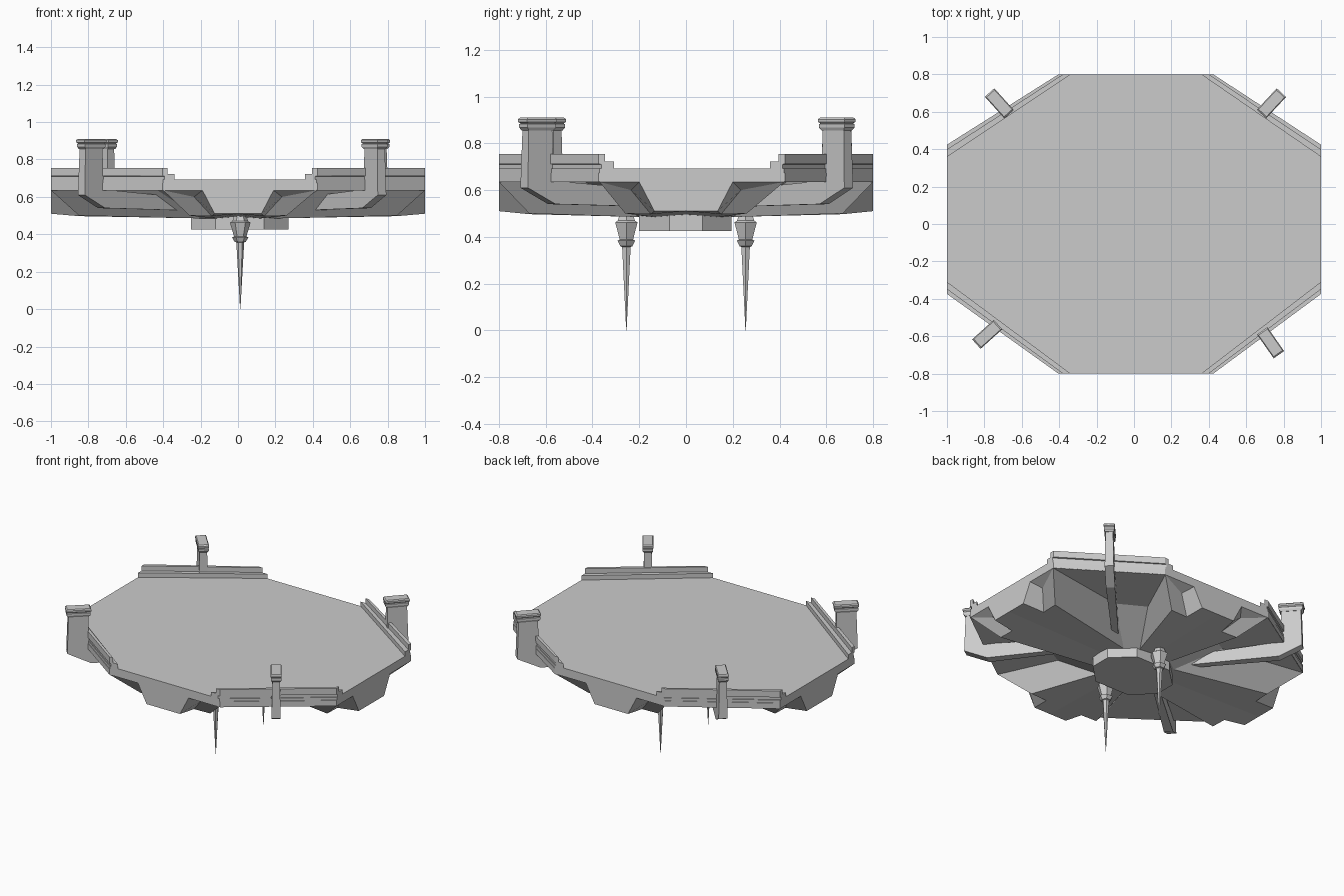
import bpy, bmesh
from math import radians, cos, sin, pi
from mathutils import Matrix

if "Cube" in bpy.data.objects:
    bpy.data.objects.remove(bpy.data.objects["Cube"])


def make(name, verts, faces):
    bm = bmesh.new()
    vs = [bm.verts.new(v) for v in verts]
    for f in faces:
        bm.faces.new([vs[i] for i in f])
    bmesh.ops.remove_doubles(bm, verts=bm.verts, dist=1e-5)
    bmesh.ops.recalc_face_normals(bm, faces=bm.faces)
    me = bpy.data.meshes.new(name)
    bm.to_mesh(me)
    bm.free()
    ob = bpy.data.objects.new(name, me)
    bpy.context.collection.objects.link(ob)
    return ob


def loft(name, rings, matrix=None):
    """Closed rings of equal size, skinned and capped."""
    n, m = len(rings[0]), len(rings)
    verts = [v for r in rings for v in r]
    faces = [(k * n + i, k * n + (i + 1) % n, (k + 1) * n + (i + 1) % n, (k + 1) * n + i)
             for k in range(m - 1) for i in range(n)]
    faces += [tuple(range(n)), tuple(range((m - 1) * n, m * n))]
    ob = make(name, verts, faces)
    if matrix:
        ob.matrix_world = matrix
    return ob


TOP, ROOF = 0.692, 0.635

# Platform: one quadrant of deck, rims and faceted ribbed underside, repeated 4 times
verts, faces = [], []
for sx in (1, -1):
    for sy in (1, -1):
        cx = 0.42 if sx > 0 else 0.40
        cy = 0.42 if sy > 0 else 0.37
        p = {
            'O': (0, 0, .49), 'OT': (0, 0, TOP),
            'F0': (1, 0, .51), 'F1': (1, .135, .51), 'F2': (1, .2, ROOF),
            'C1': (1, cy, ROOF), 'T1': (.43, .33, ROOF), 'B1': (.85, .26, .5), 'D1': (.2, .14, .485),
            'M1': (.93, .235, .6), 'N1': (.85, .15, .497),
            'G0': (0, .8, .51), 'G1': (.125, .8, .51), 'G2': (.19, .8, ROOF),
            'C2': (cx, .8, ROOF), 'T2': (.25, .43, ROOF), 'B2': (.26, .67, .5), 'D2': (.12, .2, .485),
            'M2': (.235, .735, .6), 'N2': (.14, .67, .497),
            'E1': (1, 0, TOP), 'E2': (1, cy, TOP), 'E3': (cx, .8, TOP), 'E4': (0, .8, TOP),
        }
        base = len(verts)
        idx = {k: base + i for i, k in enumerate(p)}
        verts += [(x * sx, y * sy, z) for x, y, z in p.values()]
        for f in ('OT E1 E2 E3 E4', 'E1 F0 F1 F2 C1 E2', 'E4 E3 C2 G2 G1 G0',
                  'O F0 F1 N1 B1 D1', 'F1 F2 M1 N1', 'F2 C1 M1', 'M1 C1 B1 N1',
                  'B1 C1 T1 D1', 'T1 T2 D2 D1', 'C1 C2 T2 T1', 'D2 T2 C2 B2',
                  'G1 N2 M2 G2', 'G2 M2 C2', 'M2 N2 B2 C2',
                  'O D2 B2 N2 G1 G0', 'O D1 D2', 'C1 E2 E3 C2'):
            faces.append([idx[k] for k in f.split()])

        # Stepped parapet along the diagonal edge
        prof = [(0, ROOF), (0, .673), (.012, .675), (.012, .71), (0, .712), (0, .755),
                (.028, .755), (.028, .722), (.065, .722), (.065, .66)]
        off = .004  # stands just proud of the slab
        loft('parapet', [[(sx, sy * (cy - d + off), z) for d, z in prof],
                         [(sx * (cx - d + off), sy * .8, z) for d, z in prof]])
make('platform', verts, faces)

# Buttress arms with capped posts: the side profile, then half its width at each point
arm = [(-.06, .87), (.062, .87), (.07, .61), (-.075, .54), (-.62, .528), (-.6, .6), (-.065, .64)]
wid = [.023, .023, .028, .028, .02, .02, .028]
cap = [(.855, .064, .026), (.868, .074, .032), (.882, .074, .032), (.885, .068, .028),
       (.892, .078, .034), (.903, .078, .034), (.91, .07, .029)]
for x, y, ang in ((.735, .645, 47), (-.72, .645, 132), (-.785, -.59, 222), (.73, -.635, 305)):
    mat = Matrix.Translation((x, y, 0)) @ Matrix.Rotation(radians(ang), 4, 'Z')
    loft('buttress_arm', [[(s, k * w, z) for (s, z), w in zip(arm, wid)] for k in (-1, 1)], mat)
    loft('post_cap', [[(a, b, z), (-a, b, z), (-a, -b, z), (a, -b, z)] for z, a, b in cap], mat)

# Central drum below the platform
octo = [(.27, .07), (.14, .195), (-.12, .195), (-.25, .07),
        (-.25, -.07), (-.12, -.2), (.14, -.2), (.27, -.07)]
loft('central_drum', [[(x, y, z) for x, y in octo] for z in (.425, .5)])

# Hanging spikes
spike = [(.03, .505), (.042, .47), (.055, .462), (.033, .388), (.044, .384), (.03, .36),
         (.021, .357), (.001, 0)]
for y in (-.255, .255):
    loft('spike', [[(r * cos(i * pi / 3), r * sin(i * pi / 3), z) for i in range(6)]
                   for r, z in spike], Matrix.Translation((.012, y, 0)))
